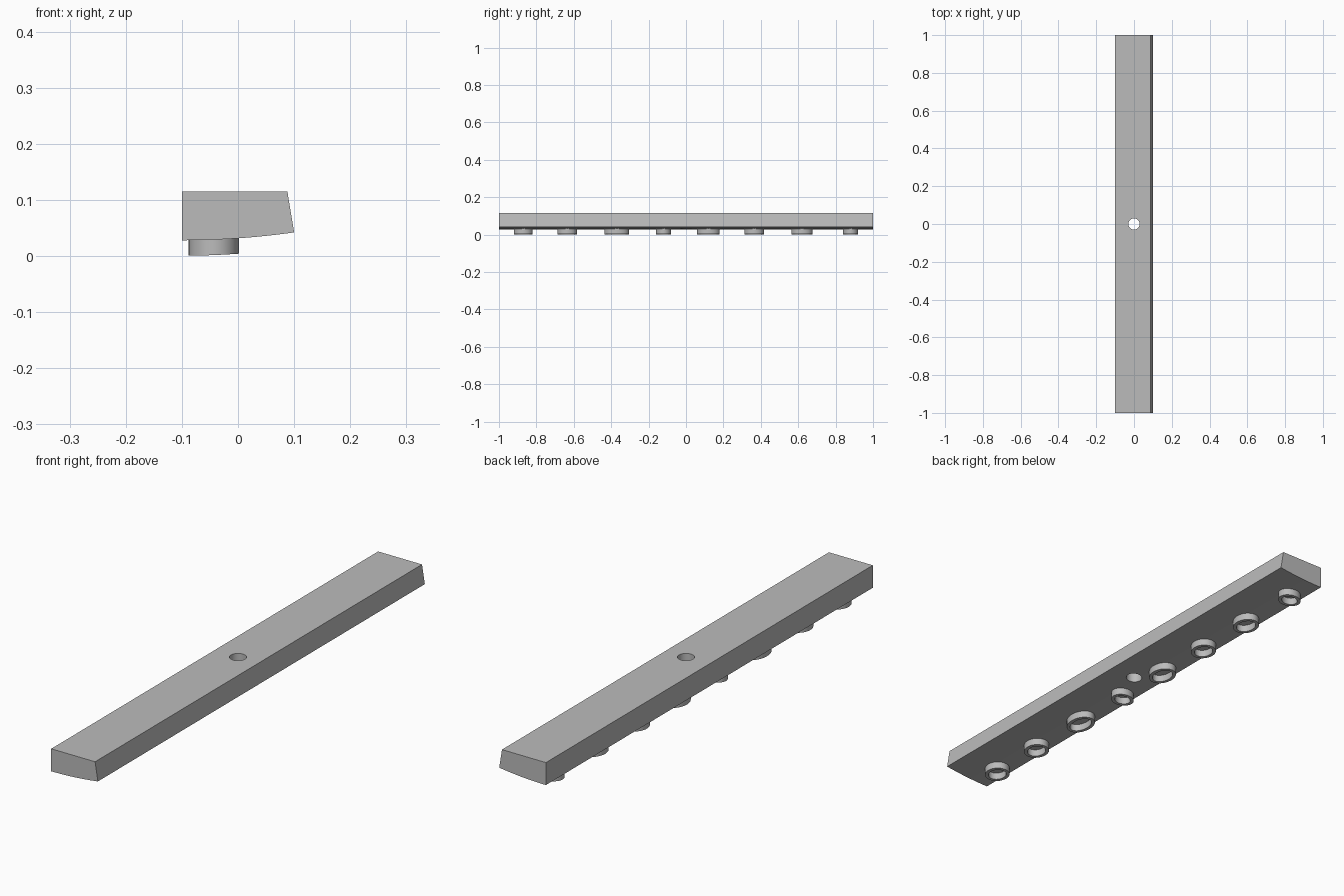
import bpy, bmesh, math

cube = bpy.data.objects.get("Cube")
if cube:
    bpy.data.objects.remove(cube, do_unlink=True)

grey = bpy.data.materials.new("mid_grey")
grey.use_nodes = True
grey.diffuse_color = (0.5, 0.5, 0.5, 1)
grey.node_tree.nodes["Principled BSDF"].inputs["Base Color"].default_value = grey.diffuse_color


def underside(x):
    """Height of the bar's gently curved underside."""
    return 0.028 + 0.014 * ((x + 0.1) / 0.2) ** 2


def make_object(name, bm):
    bmesh.ops.recalc_face_normals(bm, faces=bm.faces)
    mesh = bpy.data.meshes.new(name)
    bm.to_mesh(mesh)
    bm.free()
    mesh.materials.append(grey)
    obj = bpy.data.objects.new(name, mesh)
    bpy.context.collection.objects.link(obj)
    return obj


def smooth(obj):
    bpy.ops.object.select_all(action='DESELECT')
    obj.select_set(True)
    bpy.context.view_layer.objects.active = obj
    bpy.ops.object.shade_smooth_by_angle(angle=math.radians(30))


# Bar: profile extruded along its length
bm = bmesh.new()
steps = 16
xs = [-0.1 + 0.2 * i / steps for i in range(steps + 1)]
profile = [(x, underside(x)) for x in xs] + [(0.088, 0.115), (-0.1, 0.115)]
face = bm.faces.new([bm.verts.new((x, -1, z)) for x, z in profile])
extruded = bmesh.ops.extrude_face_region(bm, geom=[face])["geom"]
bmesh.ops.translate(bm, vec=(0, 2, 0),
                    verts=[v for v in extruded if isinstance(v, bmesh.types.BMVert)])
bar = make_object("bar", bm)

# Round hole through the middle
bpy.ops.mesh.primitive_cylinder_add(vertices=48, radius=0.03, depth=0.4)
cutter = bpy.context.object
cutter.name = "hole_cutter"
cutter.hide_render = True
cutter.data.materials.append(grey)
cut = bar.modifiers.new("hole", 'BOOLEAN')
cut.operation = 'DIFFERENCE'
cut.solver = 'EXACT'
cut.object = cutter
bpy.context.view_layer.objects.active = bar
bpy.ops.object.modifier_apply(modifier=cut.name)
bpy.data.objects.remove(cutter, do_unlink=True)
smooth(bar)


def ring_boss(name, y, half_length, wall=0.013, centre=-0.043, half_width=0.045):
    """Thin-walled oval boss hanging below the curved underside."""
    bm = bmesh.new()
    count = 40

    def loop(inset, drop):
        verts = []
        for i in range(count):
            a = math.tau * i / count
            x = centre + (half_width - inset) * math.cos(a)
            verts.append(bm.verts.new((x, y + (half_length - inset) * math.sin(a),
                                       underside(x) - drop)))
        return verts

    sunk, drop = -0.004, 0.0275
    loops = [loop(0, sunk), loop(0, drop), loop(wall, drop), loop(wall, sunk)]
    for k in range(4):
        a, b = loops[k], loops[(k + 1) % 4]
        for i in range(count):
            j = (i + 1) % count
            bm.faces.new((a[i], a[j], b[j], b[i]))
    smooth(make_object(name, bm))


# Row of bosses under the bar: position along the bar and half length
bosses = [(-0.87, 0.05), (-0.635, 0.052), (-0.37, 0.065), (-0.12, 0.04),
          (0.12, 0.06), (0.365, 0.052), (0.62, 0.056), (0.88, 0.04)]
for number, (y, half_length) in enumerate(bosses, 1):
    ring_boss(f"ring_boss_{number}", y, half_length)
